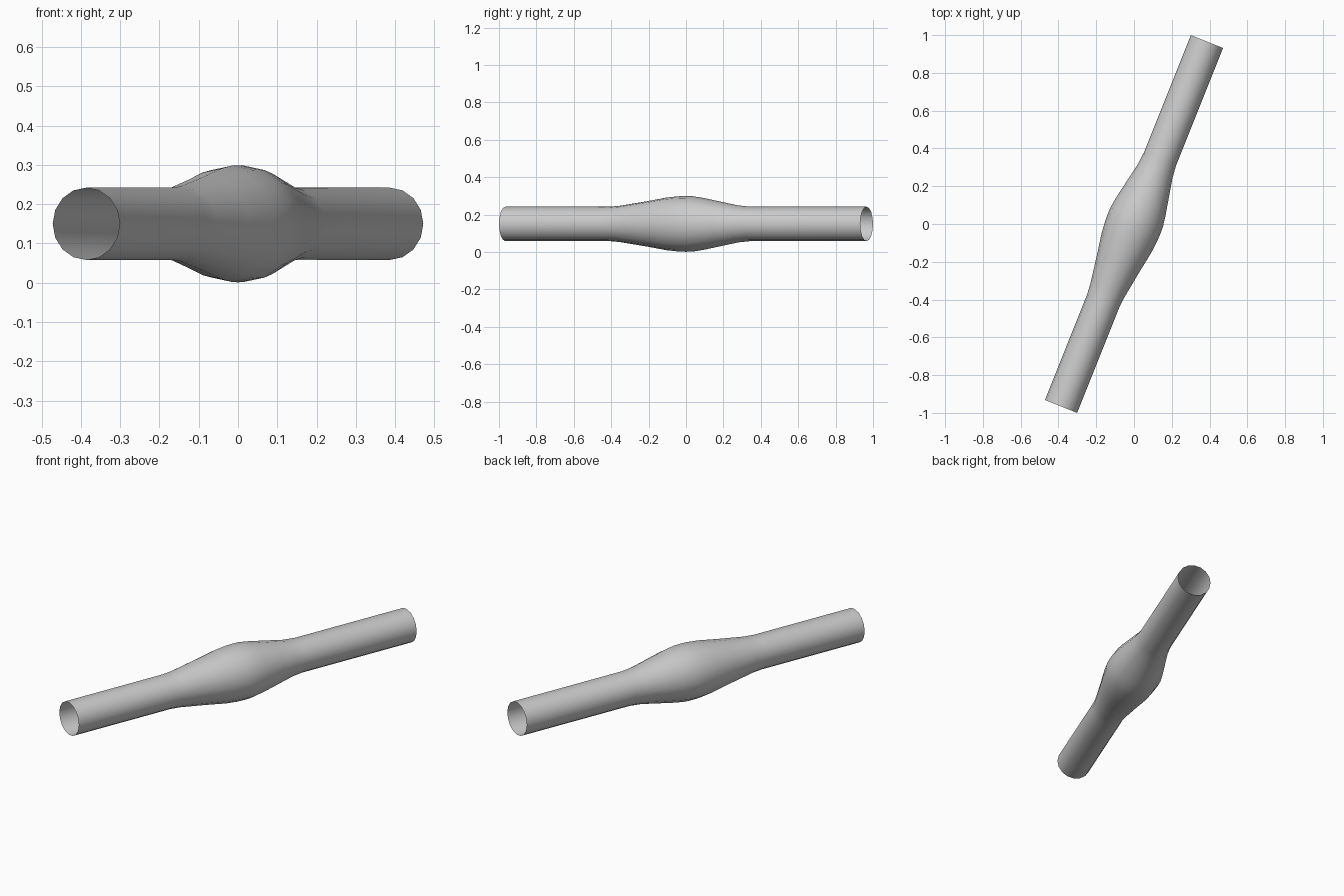
import bpy, bmesh, math
from mathutils import Matrix

if "Cube" in bpy.data.objects:
    bpy.data.objects.remove(bpy.data.objects["Cube"])

SIDES = 16
# (distance along axis, radius) of the open tube with a central bulge
PROFILE = [(-1.04, .092), (-.44, .092), (-.38, .097), (-.22, .122), (-.11, .141),
           (-.04, .148), (0, .149), (.04, .148), (.10, .139), (.20, .119),
           (.30, .099), (.37, .092), (1.04, .092)]

# Rings bridged into an open-ended tube
bm = bmesh.new()
rings = []
for t, r in PROFILE:
    rings.append([bm.verts.new((r * math.cos(a), t, r * math.sin(a)))
                  for a in (2 * math.pi * i / SIDES for i in range(SIDES))])
for a, b in zip(rings, rings[1:]):
    for i in range(SIDES):
        j = (i + 1) % SIDES
        bm.faces.new((a[i], b[i], b[j], a[j]))
bmesh.ops.recalc_face_normals(bm, faces=bm.faces)
for f in bm.faces:
    f.smooth = True

# Turn the tube in plan and lift it onto the ground
bm.transform(Matrix.Translation((0, 0, .15)) @ Matrix.Rotation(math.radians(-21.8), 4, 'Z'))
mesh = bpy.data.meshes.new("bulged_tube")
bm.to_mesh(mesh)
bm.free()
bpy.context.collection.objects.link(bpy.data.objects.new("bulged_tube", mesh))
